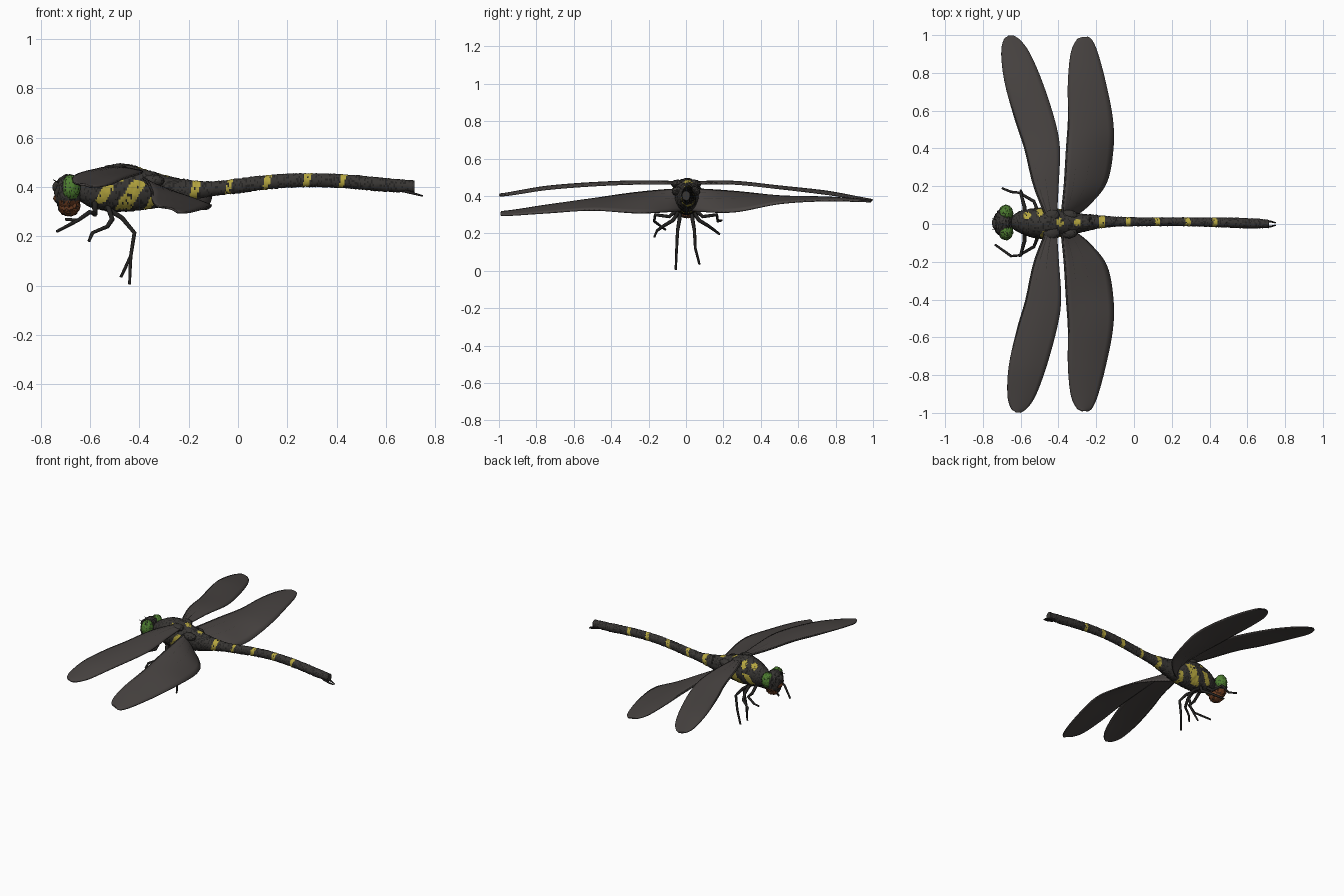
import bpy, bmesh, math, random
from mathutils import Vector

random.seed(4)
if "Cube" in bpy.data.objects:
    bpy.data.objects.remove(bpy.data.objects["Cube"])


def material(name, rgb):
    m = bpy.data.materials.new(name)
    m.use_nodes = True
    m.diffuse_color = (*rgb, 1)
    bsdf = m.node_tree.nodes["Principled BSDF"]
    bsdf.inputs["Base Color"].default_value = (*rgb, 1)
    bsdf.inputs["Roughness"].default_value = 0.8
    return m


DARK = material("charcoal body", (0.04, 0.037, 0.034))
BLACK = material("black limbs", (0.018, 0.017, 0.016))
WING = material("smoky wing", (0.065, 0.057, 0.054))
YELLOW = material("yellow band", (0.46, 0.38, 0.05))
GREEN = material("green eye", (0.075, 0.21, 0.03))
BROWN = material("rust face", (0.15, 0.047, 0.016))


def spline(points, t):
    """Smooth interpolation through points, t from 0 to 1."""
    n = len(points) - 1
    i = min(int(t * n), n - 1)
    f = t * n - i
    a, b, c, d = (Vector(points[min(max(k, 0), n)]) for k in range(i - 1, i + 3))
    return b + (c - a) * (f / 2) + (a * 2 - b * 5 + c * 4 - d) * (f * f / 2) \
        + (b * 3 - a - c * 3 + d) * (f ** 3 / 2)


def finish(name, bm, mats, rule=None):
    """Make the object; the rule gives a face's colour, the last material flecks the rest."""
    bmesh.ops.recalc_face_normals(bm, faces=bm.faces)
    if rule:
        for f in bm.faces:
            f.material_index = rule(f.calc_center_median())
            if random.random() < (0.1 if f.material_index else 0.25):
                f.material_index = len(mats) - 1
    mesh = bpy.data.meshes.new(name)
    bm.to_mesh(mesh)
    bm.free()
    for m in mats:
        mesh.materials.append(m)
    ob = bpy.data.objects.new(name, mesh)
    bpy.context.collection.objects.link(ob)
    bpy.ops.object.select_all(action="DESELECT")
    ob.select_set(True)
    bpy.context.view_layer.objects.active = ob
    bpy.ops.object.shade_smooth_by_angle(angle=math.radians(40))
    return ob


def loft(name, stations, steps, sides, rough, mats, rule):
    """Skin elliptical rings; a station is x, y, z, half width, half height."""
    bm = bmesh.new()
    rings = []
    for s in range(steps + 1):
        p = spline(stations, s / steps)
        ring = []
        for k in range(sides):
            a = math.tau * k / sides
            r = 1 + random.uniform(-rough, rough)
            ring.append(bm.verts.new((p[0], p[1] + math.cos(a) * p[3] * r,
                                      p[2] + math.sin(a) * p[4] * r)))
        rings.append(ring)
    for a, b in zip(rings, rings[1:]):
        for k in range(sides):
            bm.faces.new((a[k], a[k - 1], b[k - 1], b[k]))
    bm.faces.new(rings[0])
    bm.faces.new(rings[-1])
    return finish(name, bm, mats, rule)


def blob(name, centre, radii, mats, rule=None, rough=0.05):
    bm = bmesh.new()
    bmesh.ops.create_icosphere(bm, subdivisions=4, radius=1)
    for v in bm.verts:
        r = 1 + random.uniform(-rough, rough)
        v.co = [c + q * s * r for c, q, s in zip(centre, v.co, radii)]
    return finish(name, bm, mats, rule)


def rod(name, points, radius, taper=0.5, mat=BLACK):
    cu = bpy.data.curves.new(name, "CURVE")
    cu.dimensions = "3D"
    cu.bevel_depth = radius
    cu.bevel_resolution = 1
    cu.use_fill_caps = True
    sp = cu.splines.new("POLY")
    sp.points.add(len(points) - 1)
    for i, p in enumerate(points):
        sp.points[i].co = (*p, 1)
        sp.points[i].radius = 1 - (1 - taper) * i / (len(points) - 1)
    cu.materials.append(mat)
    bpy.context.collection.objects.link(bpy.data.objects.new(name, cu))


# Thorax with slanted yellow patches on the flanks and small spots on the back
SPOTS = ((-0.565, 0.045), (-0.5, 0.06), (-0.475, -0.06), (-0.39, 0.01), (-0.3, 0.008))


def thorax_rule(c):
    s = c.x - 0.6 * (c.z - 0.365)
    flank = abs(s + 0.435) < 0.033 and 0.31 < c.z < 0.425
    front = abs(s + 0.545) < 0.023 and 0.335 < c.z < 0.405
    rear = abs(s + 0.335) < 0.014 and 0.31 < c.z < 0.36
    back = c.z > 0.42 and any(math.hypot(c.x - x, c.y - y) < 0.02 for x, y in SPOTS)
    return int(flank or front or rear or back)


loft("thorax", [(-0.65, 0.01, 0.385, 0.03, 0.035), (-0.6, 0.01, 0.388, 0.06, 0.068),
                (-0.53, 0.005, 0.395, 0.078, 0.092), (-0.45, 0.005, 0.398, 0.083, 0.096),
                (-0.37, 0.005, 0.39, 0.07, 0.08), (-0.29, 0.005, 0.385, 0.052, 0.062),
                (-0.2, 0.01, 0.385, 0.036, 0.042)], 72, 48, 0.03, [DARK, YELLOW, BLACK], thorax_rule)

# Long abdomen with slanted yellow bands
BANDS = ((-0.17, 0.017), (-0.035, 0.01), (0.115, 0.014), (0.275, 0.014), (0.42, 0.012))


def abdomen_rule(c):
    return int(any(abs(c.x - x - 0.25 * (c.z - 0.41)) < w for x, w in BANDS))


loft("abdomen", [(-0.24, 0.01, 0.385, 0.042, 0.05), (-0.12, 0.012, 0.392, 0.028, 0.031),
                 (0.0, 0.012, 0.405, 0.024, 0.03), (0.12, 0.012, 0.42, 0.023, 0.029),
                 (0.24, 0.012, 0.428, 0.023, 0.028), (0.36, 0.01, 0.427, 0.024, 0.028),
                 (0.48, 0.008, 0.42, 0.026, 0.028), (0.6, 0.004, 0.409, 0.027, 0.028),
                 (0.715, 0.0, 0.402, 0.022, 0.025)], 170, 20, 0.07, [DARK, YELLOW, BLACK], abdomen_rule)
for side, tag in ((1, "left"), (-1, "right")):
    rod(f"tail_clasper_{tag}", [(0.67, side * 0.012, 0.385), (0.72, side * 0.014, 0.372),
                                (0.75, side * 0.006, 0.364)], 0.007)


# Head: dark crown, rust lower face, green upper eyes
def head_rule(c):
    return int(c.z < 0.345 and c.x > -0.725)


def eye_rule(c):
    return int(c.z > 0.355 and c.x > -0.708)


blob("head", (-0.69, 0.008, 0.375), (0.055, 0.075, 0.075), [DARK, BROWN, BLACK], head_rule, 0.06)
blob("face", (-0.685, 0.005, 0.322), (0.045, 0.05, 0.04), [DARK, BROWN, BLACK], head_rule, 0.06)
blob("brow", (-0.728, 0.005, 0.4), (0.024, 0.035, 0.026), [DARK])
blob("mouth", (-0.725, 0.005, 0.355), (0.024, 0.036, 0.018), [BROWN])
rod("neck", [(-0.68, 0.01, 0.38), (-0.6, 0.01, 0.38)], 0.035, 1, DARK)
for side, tag in ((1, "left"), (-1, "right")):
    blob(f"eye_{tag}", (-0.678, 0.008 + side * 0.05, 0.397), (0.038, 0.043, 0.053),
         [DARK, GREEN, BLACK], eye_rule)
    rod(f"antenna_{tag}", [(-0.72, side * 0.02, 0.415), (-0.75, side * 0.03, 0.43)], 0.003)

# Legs: hip, knee, shin, foot; the feet differ a little from side to side
LEGS = {
    "front_leg": [(-0.58, 0.03, 0.34), (-0.58, 0.09, 0.29), (-0.6, 0.165, 0.3), (-0.65, 0.17, 0.265)],
    "middle_leg": [(-0.53, 0.03, 0.33), (-0.51, 0.07, 0.27), (-0.53, 0.12, 0.24), (-0.59, 0.155, 0.215)],
    "hind_leg": [(-0.54, 0.03, 0.32), (-0.47, 0.035, 0.275), (-0.42, 0.045, 0.215), (-0.435, 0.05, 0.12)],
}
FEET = {
    "front_leg": ((-0.7, 0.19, 0.27), (-0.735, -0.11, 0.22)),
    "middle_leg": ((-0.6, 0.18, 0.195), (-0.605, -0.17, 0.18)),
    "hind_leg": ((-0.475, 0.072, 0.035), (-0.44, -0.055, 0.006)),
}
for name, path in LEGS.items():
    for side, tag, foot in zip((1, -1), ("left", "right"), FEET[name]):
        rod(f"{name}_{tag}", [(x, side * y, z) for x, y, z in path] + [foot], 0.012)

# Wing outlines: span, leading x, trailing x
FORE = [(0.03, -0.46, -0.41), (0.2, -0.53, -0.4), (0.4, -0.58, -0.393), (0.55, -0.63, -0.42),
        (0.75, -0.685, -0.485), (0.9, -0.702, -0.55), (0.97, -0.69, -0.6), (0.997, -0.665, -0.64)]
HIND = [(0.03, -0.385, -0.33), (0.1, -0.38, -0.24), (0.22, -0.37, -0.145), (0.4, -0.36, -0.11),
        (0.56, -0.35, -0.113), (0.75, -0.35, -0.15), (0.9, -0.335, -0.19), (0.97, -0.305, -0.22),
        (0.99, -0.275, -0.245)]


def wing(name, side, outline, lead_z, trail_z, skew):
    """Thin cambered blade; lead_z and trail_z are evenly spaced heights along the span."""
    steps, chord = 48, 8

    def point(s, u):
        y, a, b = spline(outline, s / steps)
        zs = [spline([(h, 0) for h in hs], min(abs(y), 1))[0] for hs in (lead_z, trail_z)]
        camber = 0.05 * (b - a) * math.sin(math.pi * u)
        return Vector((a + (b - a) * u + skew * y * y, side * y,
                       zs[0] + (zs[1] - zs[0]) * u + camber))

    bm = bmesh.new()
    rows = [[bm.verts.new(point(s, c / chord)) for c in range(chord + 1)]
            for s in range(steps + 1)]
    for a, b in zip(rows, rows[1:]):
        for c in range(chord):
            bm.faces.new((a[c], a[c + 1], b[c + 1], b[c]))
    ob = finish(name, bm, [WING])
    solid = ob.modifiers.new("thickness", "SOLIDIFY")
    solid.thickness = 0.008
    solid.offset = 0
    # Veins along the blade
    for k, (u, r) in enumerate(((0.02, 0.006), (0.22, 0.005), (0.5, 0.005))):
        end = steps - 2 - 5 * k
        rod(f"{name}_vein_{k + 1}", [point(s, u) for s in range(0, end, 2)], r, 0.6, DARK)


wing("forewing_left", 1, FORE, (0.475, 0.475, 0.445, 0.42, 0.38), (0.465, 0.465, 0.44, 0.41, 0.375), 0)
wing("forewing_right", -1, FORE, (0.475, 0.478, 0.465, 0.445, 0.41), (0.465, 0.465, 0.455, 0.435, 0.4), 0.04)
wing("hindwing_left", 1, HIND, (0.44, 0.425, 0.4, 0.39, 0.375), (0.32, 0.315, 0.36, 0.375, 0.37), 0)
wing("hindwing_right", -1, HIND, (0.44, 0.42, 0.385, 0.35, 0.315), (0.32, 0.31, 0.325, 0.31, 0.295), 0)

# Wing hinges on the back
for side, tag in ((1, "left"), (-1, "right")):
    blob(f"fore_hinge_{tag}", (-0.44, side * 0.045, 0.465), (0.045, 0.035, 0.022), [DARK])
    blob(f"hind_hinge_{tag}", (-0.345, side * 0.045, 0.425), (0.045, 0.03, 0.025), [DARK])
